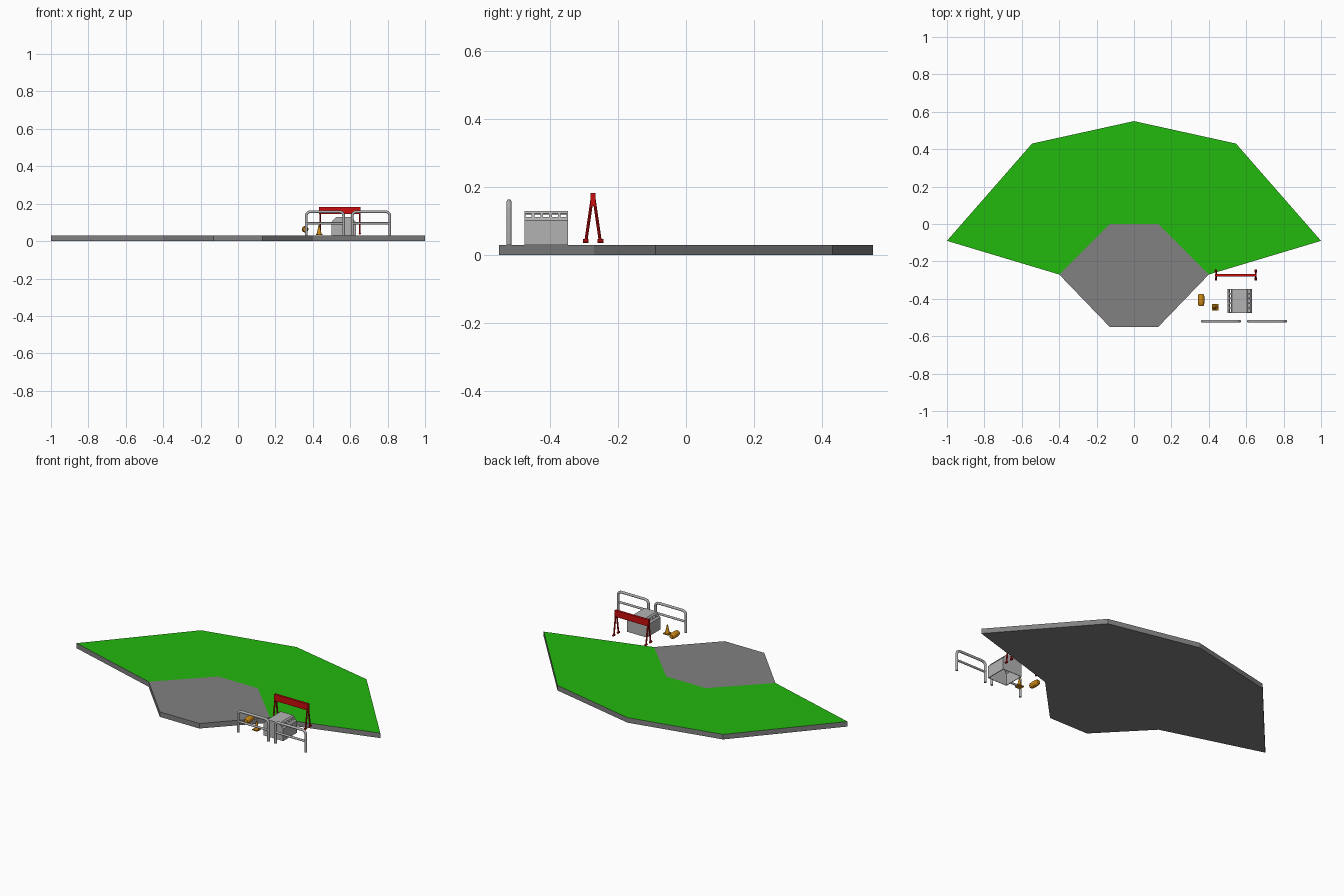
import bpy, bmesh, math
from mathutils import Vector

if "Cube" in bpy.data.objects:
    bpy.data.objects.remove(bpy.data.objects["Cube"])


def mat(name, r, g, b):
    m = bpy.data.materials.new(name)
    m.diffuse_color = (r, g, b, 1)
    m.use_nodes = True
    m.node_tree.nodes["Principled BSDF"].inputs["Base Color"].default_value = m.diffuse_color
    return m


GREEN = mat("grass green", 0.016, 0.48, 0.004)
PAVE = mat("pavement grey", 0.22, 0.22, 0.22)
STEEL = mat("steel grey", 0.42, 0.42, 0.43)
VENT = mat("vent grey", 0.45, 0.45, 0.45)
RED = mat("barrier red", 0.6, 0.004, 0.004)
ORANGE = mat("amber orange", 0.6, 0.25, 0.008)


def finish(name, bm, mats, smooth=False):
    me = bpy.data.meshes.new(name)
    bmesh.ops.recalc_face_normals(bm, faces=bm.faces)
    bm.to_mesh(me)
    bm.free()
    for m in mats:
        me.materials.append(m)
    ob = bpy.data.objects.new(name, me)
    bpy.context.collection.objects.link(ob)
    if smooth:
        bpy.ops.object.select_all(action='DESELECT')
        ob.select_set(True)
        bpy.context.view_layer.objects.active = ob
        bpy.ops.object.shade_smooth_by_angle(angle=math.radians(40))
    return ob


def box(bm, c, s):
    vs = bmesh.ops.create_cube(bm, size=1)["verts"]
    for v in vs:
        v.co = Vector([v.co[i] * s[i] + c[i] for i in range(3)])


def sweep(bm, pts, radii, n=10):
    """Round tube through points lying in one plane, with a radius per point."""
    pts = [Vector(p) for p in pts]
    rings = []
    d0 = (pts[1] - pts[0]).normalized()
    side = Vector((0, 1, 0)) if abs(d0.y) < 0.6 else Vector((1, 0, 0))
    for i, p in enumerate(pts):
        d = (pts[min(i + 1, len(pts) - 1)] - pts[max(i - 1, 0)]).normalized()
        a = (side - d * side.dot(d)).normalized()
        b = d.cross(a)
        rings.append([bm.verts.new(p + (a * math.cos(t) + b * math.sin(t)) * radii[i])
                      for t in [2 * math.pi * k / n for k in range(n)]])
    for r, q in zip(rings, rings[1:]):
        for k in range(n):
            bm.faces.new((r[k], r[(k + 1) % n], q[(k + 1) % n], q[k]))
    bm.faces.new(rings[0])
    bm.faces.new(rings[-1])


# Ground slab: grass fan and paved hexagon on top, grey sides and underside
H = 0.03
right = [(0.13, -0.55), (0.4, -0.27), (1.0, -0.09), (0.545, 0.43)]
outline = right + [(0, 0.55)] + [(-x, y) for x, y in reversed(right)]
bm = bmesh.new()
low = [bm.verts.new((x, y, 0)) for x, y in outline]
top = [bm.verts.new((x, y, H)) for x, y in outline]
inner = [bm.verts.new((x, 0, H)) for x in (0.13, -0.13)]
n = len(outline)
bm.faces.new(low[::-1])
for i in range(n):
    bm.faces.new((low[i], low[(i + 1) % n], top[(i + 1) % n], top[i]))
bm.faces.new((top[0], top[1], inner[0], inner[1], top[7], top[8]))
grass = [bm.faces.new((top[1], top[2], top[3], inner[0])),
         bm.faces.new((inner[0], top[3], top[4], top[5], inner[1])),
         bm.faces.new((inner[1], top[5], top[6], top[7]))]
for f in grass:
    f.material_index = 1
finish("ground_slab", bm, [PAVE, GREEN])

# Two tubular guard rails with rounded top corners and a middle rail
for label, cx in (("left", 0.465), ("right", 0.711)):
    bm = bmesh.new()
    w, zt, r, y, rad = 0.1, 0.157, 0.022, -0.52, 0.0075
    half = [(w, H)] + [(w - r + r * math.cos(a), zt - r + r * math.sin(a))
                       for a in [math.pi / 2 * k / 5 for k in range(6)]]
    path = half + [(-x, z) for x, z in reversed(half)]
    sweep(bm, [(cx + x, y, z) for x, z in path], [rad] * len(path))
    sweep(bm, [(cx - w, y, 0.095), (cx + w, y, 0.095)], [rad * 0.85] * 2)
    finish(label + "_guard_rail", bm, [STEEL], True)

# Red sawhorse barrier: plank on two A-shaped leg pairs with round feet
bm = bmesh.new()
box(bm, (0.545, -0.273, 0.163), (0.222, 0.014, 0.038))
finish("barrier_plank", bm, [RED])
bm = bmesh.new()
for x in (0.439, 0.651):
    for s in (-1, 1):
        sweep(bm, [(x, -0.273 + s * 0.003, 0.165), (x, -0.273 + s * 0.021, 0.042)],
              [0.0045] * 2, 8)
        sweep(bm, [(x, -0.273 + s * 0.013, 0.041), (x, -0.273 + s * 0.030, 0.041)],
              [0.006] * 2, 8)
finish("barrier_legs", bm, [RED], True)

# Hollow vent housing: open bottom, chamfered roof with five slots each side
bm = bmesh.new()
cx, y0, y1 = 0.565, -0.475, -0.347
prof = [(0.065, H), (0.065, 0.102), (0.056, 0.112), (0.047, 0.122), (0.040, 0.13)]
prof = prof + [(-x, z) for x, z in reversed(prof)]
ys, step = [y0], (y1 - y0) / 5
for i in range(5):
    ys += [y0 + (i + 0.16) * step, y0 + (i + 0.84) * step]
ys.append(y1)
grid = [[bm.verts.new((cx + x, y, z)) for x, z in prof] for y in ys]
for j in range(len(ys) - 1):
    for i in range(len(prof) - 1):
        if i in (2, 6) and j % 2 == 1:
            continue                      # slot opening
        bm.faces.new((grid[j][i], grid[j + 1][i], grid[j + 1][i + 1], grid[j][i + 1]))
bm.faces.new(grid[0])
bm.faces.new(grid[-1])
vent = finish("vent_housing", bm, [VENT])
mod = vent.modifiers.new("wall", 'SOLIDIFY')
mod.thickness = 0.004
mod.offset = -1

# Traffic cone on a square base
bm = bmesh.new()
box(bm, (0.434, -0.445, 0.036), (0.034, 0.034, 0.006))
sweep(bm, [(0.434, -0.445, z) for z in (0.038, 0.045, 0.087)],
      [0.014, 0.0115, 0.003], 12)
finish("traffic_cone", bm, [ORANGE], True)

# Barrel lying on its side along y
bm = bmesh.new()
barrel = [(-0.033, 0.011), (-0.027, 0.0155), (-0.014, 0.0175), (0.014, 0.0175),
          (0.027, 0.0155), (0.033, 0.011)]
sweep(bm, [(0.359, -0.406 + d, 0.063) for d, r in barrel], [r for d, r in barrel], 14)
finish("fallen_barrel", bm, [ORANGE], True)
